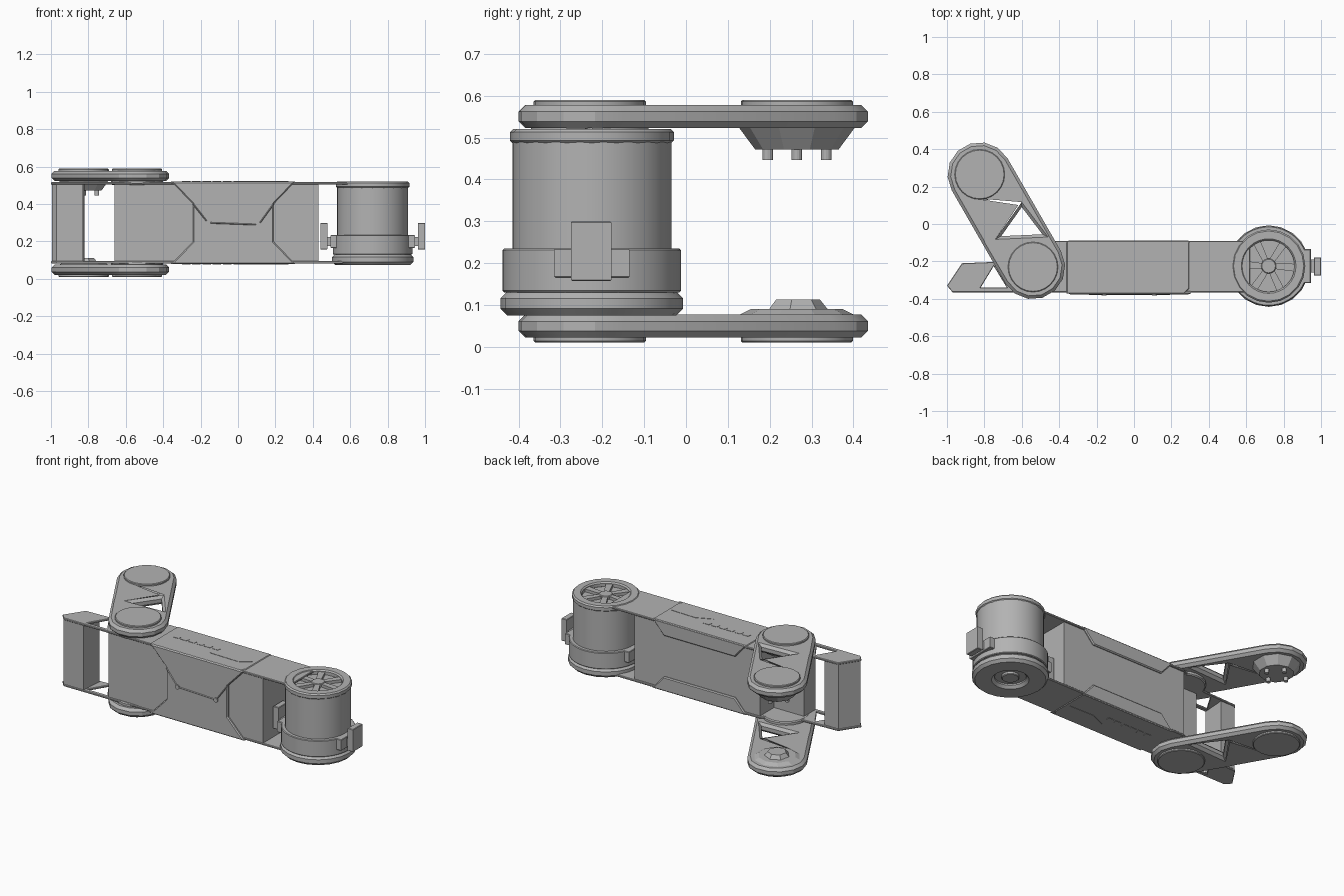
import bpy, math

if "Cube" in bpy.data.objects:
    bpy.data.objects.remove(bpy.data.objects["Cube"], do_unlink=True)

grey = bpy.data.materials.new("plain grey")
grey.use_nodes = True
colour = (0.45, 0.45, 0.45, 1)
grey.diffuse_color = colour
grey.node_tree.nodes["Principled BSDF"].inputs["Base Color"].default_value = colour

MID = 0.3            # height of the mirror plane
TIP = (-0.825, 0.265)
HINGE = (-0.54, -0.23)
DRUM = (0.72, -0.225)


def circle(c, r, n=48, start=0.0, sweep=math.tau):
    return [(c[0] + r * math.cos(start + sweep * i / n),
             c[1] + r * math.sin(start + sweep * i / n)) for i in range(n)]


def rect(x0, x1, y0, y1):
    return [(x0, y0), (x1, y0), (x1, y1), (x0, y1)]


def capsule(a, b, r, n=7):
    ang = math.atan2(b[1] - a[1], b[0] - a[0])
    full = math.pi * (n + 1) / n
    return (circle(b, r, n + 1, ang - math.pi / 2, full)
            + circle(a, r, n + 1, ang + math.pi / 2, full))


def slab(name, loops, lo, hi, bevel=0.0, upright=False):
    """Chamfered slab; the first loop is the outline, the rest are holes."""
    cu = bpy.data.curves.new(name, 'CURVE')
    cu.dimensions = '2D'
    cu.fill_mode = 'BOTH'
    cu.extrude = (hi - lo) / 2 - bevel
    cu.bevel_depth = bevel
    cu.bevel_resolution = 0
    cu.offset = -bevel
    for loop in loops:
        sp = cu.splines.new('POLY')
        sp.points.add(len(loop) - 1)
        for p, (u, v) in zip(sp.points, loop):
            p.co = (u, v, 0, 1)
        sp.use_cyclic_u = True
    ob = bpy.data.objects.new(name, cu)
    mid = (lo + hi) / 2
    if upright:
        ob.rotation_euler.x = math.pi / 2
        ob.location.y = mid
    else:
        ob.location.z = mid
    return finish(ob)


def finish(ob):
    bpy.context.collection.objects.link(ob)
    bpy.ops.object.select_all(action='DESELECT')
    ob.select_set(True)
    bpy.context.view_layer.objects.active = ob
    if ob.type == 'CURVE':
        bpy.ops.object.convert(target='MESH')
        ob = bpy.context.object
    ob.data.materials.clear()
    ob.data.materials.append(grey)
    bpy.ops.object.shade_smooth_by_angle(angle=math.radians(20))
    return ob


def wire(name, pts, r):
    cu = bpy.data.curves.new(name, 'CURVE')
    cu.dimensions = '3D'
    cu.bevel_depth = r
    cu.bevel_resolution = 0
    sp = cu.splines.new('POLY')
    sp.points.add(len(pts) - 1)
    for p, co in zip(sp.points, pts):
        p.co = (*co, 1)
    return finish(bpy.data.objects.new(name, cu))


def cone(name, c, r0, r1, z0, z1, n=10):
    bpy.ops.mesh.primitive_cone_add(vertices=n, radius1=r0, radius2=r1,
                                    depth=z1 - z0, location=(*c, (z0 + z1) / 2))
    ob = bpy.context.object
    ob.name = name
    ob.data.materials.append(grey)


def both(name, loops, lo, hi, bevel=0.0):
    """Slab at the top and its mirror copy at the bottom."""
    slab("upper_" + name, loops, lo, hi, bevel)
    slab("lower_" + name, loops, 2 * MID - hi, 2 * MID - lo, bevel)


# Central body and hinge housing
slab("body", [rect(-0.45, 0.43, -0.362, -0.1)], 0.085, 0.515, 0.006)
slab("hinge_housing", [rect(-0.66, -0.44, -0.358, -0.24)], 0.09, 0.51, 0.004)

# Frame plates running from the grip to the drum, with a triangular window
frame = [(0.62, -0.365), (0.62, -0.09), (-0.44, -0.09), (-0.52, -0.12), (-0.68, -0.2),
         (-0.92, -0.21), (-1.0, -0.33), (-0.97, -0.365)]
window = [(-0.82, -0.34), (-0.75, -0.225), (-0.68, -0.34)]
both("frame_plate", [frame, window], 0.504, 0.517, 0.003)
both("cover", [[(-0.36, -0.372), (0.27, -0.372), (0.295, -0.345), (0.295, -0.09),
                (-0.36, -0.09)]], 0.51, 0.521, 0.004)
for i in range(6):
    x = -0.3 + i * 0.055
    both("vent", [[(x, -0.225), (x + 0.04, -0.225), (x + 0.045, -0.2), (x + 0.005, -0.2)]],
         0.519, 0.523)
both("inlay", [[(0.0, -0.28), (0.1, -0.235), (0.27, -0.24), (0.2, -0.285)]], 0.519, 0.523)

# Grip post
slab("grip", [[(-0.995, -0.33), (-0.97, -0.362), (-0.83, -0.362), (-0.82, -0.215),
               (-0.92, -0.215)]], 0.09, 0.51, 0.004)

# Hourglass front cover and its seam
left = [(-0.355, 0.52), (-0.24, 0.4), (-0.24, 0.2), (-0.355, 0.08)]
right = [(0.305, 0.08), (0.19, 0.2), (0.19, 0.4), (0.305, 0.52)]
slab("front_cover", [left + right], -0.376, -0.355, 0.006, True)
seam = [(-0.24, 0.4), (-0.16, 0.3), (0.11, 0.29), (0.19, 0.4)]
wire("front_seam", [(x, -0.376, z) for x, z in seam], 0.004)
for x, z in seam[1:3]:
    slab("seam_screw", [circle((x, z), 0.014, 16)], -0.383, -0.374, 0, True)

# Trapezoid strips on the back
for s, word in ((1, "upper"), (-1, "lower")):
    strip = [(-0.36, 0.22), (-0.28, 0.13), (0.22, 0.13), (0.3, 0.22)]
    slab(word + "_back_strip", [[(x, MID + s * z) for x, z in strip]],
         -0.105, -0.088, 0.006, True)

# Swinging links with two triangular windows, hinge rings and end caps
windows = [[(-0.85, 0.12), (-0.65, 0.09), (-0.79, -0.07)],
           [(-0.6, 0.09), (-0.49, -0.055), (-0.71, -0.065)]]
both("link", [capsule(TIP, HINGE, 0.172)] + windows, 0.523, 0.578, 0.016)
both("hinge_ring", [circle(HINGE, 0.14, 20)], 0.503, 0.53, 0.006)
for c in (TIP, HINGE):
    both("link_cap", [circle(c, 0.134, 24)], 0.57, 0.59, 0.004)

# Link tips: stud mount above, boss below
cone("upper_mount", TIP, 0.1, 0.14, 0.472, 0.526)
for i in range(4):
    a = i * math.pi / 2
    stud = (TIP[0] + 0.07 * math.cos(a), TIP[1] + 0.07 * math.sin(a))
    slab("mount_stud", [circle(stud, 0.013, 14)], 0.447, 0.48)
cone("lower_mount", TIP, 0.15, 0.11, 0.07, 0.09)
cone("lower_boss", TIP, 0.075, 0.055, 0.088, 0.113, 7)

# Drum with collar, rims and rotor
slab("drum", [circle(DRUM, 0.19)], 0.1, 0.492)
slab("drum_collar", [circle(DRUM, 0.213)], 0.13, 0.235, 0.004)
slab("drum_top_rim", [circle(DRUM, 0.196, 20), circle(DRUM, 0.138, 32)], 0.485, 0.521, 0.008)
slab("drum_base_rim", [circle(DRUM, 0.218, 20), circle(DRUM, 0.09, 32)], 0.075, 0.132, 0.016)
slab("rotor_hub", [circle(DRUM, 0.04, 24)], 0.48, 0.514, 0.004)
slab("base_hub", [circle(DRUM, 0.05, 24)], 0.084, 0.105, 0.004)
for i in range(6):
    a = i * math.tau / 6
    spoke = [(0.03, -0.015), (0.145, -0.03), (0.145, 0.012), (0.03, 0.015)]
    slab("rotor_spoke", [[(DRUM[0] + u * math.cos(a) - v * math.sin(a),
                           DRUM[1] + u * math.sin(a) + v * math.cos(a))
                          for u, v in spoke]], 0.485, 0.51)

# Side clips on the collar
for s, word in ((1, "left"), (-1, "right")):
    def span(a, b, y0, y1):
        x0, x1 = sorted((DRUM[0] + s * a, DRUM[0] + s * b))
        return rect(x0, x1, y0, y1)
    slab(word + "_clip_bracket", [span(0.16, 0.225, -0.315, -0.135)], 0.165, 0.235, 0.003)
    slab(word + "_clip_neck", [span(0.2, 0.25, -0.26, -0.19)], 0.175, 0.225)
    slab(word + "_clip_tab", [span(0.242, 0.28, -0.275, -0.178)], 0.157, 0.3, 0.003)
